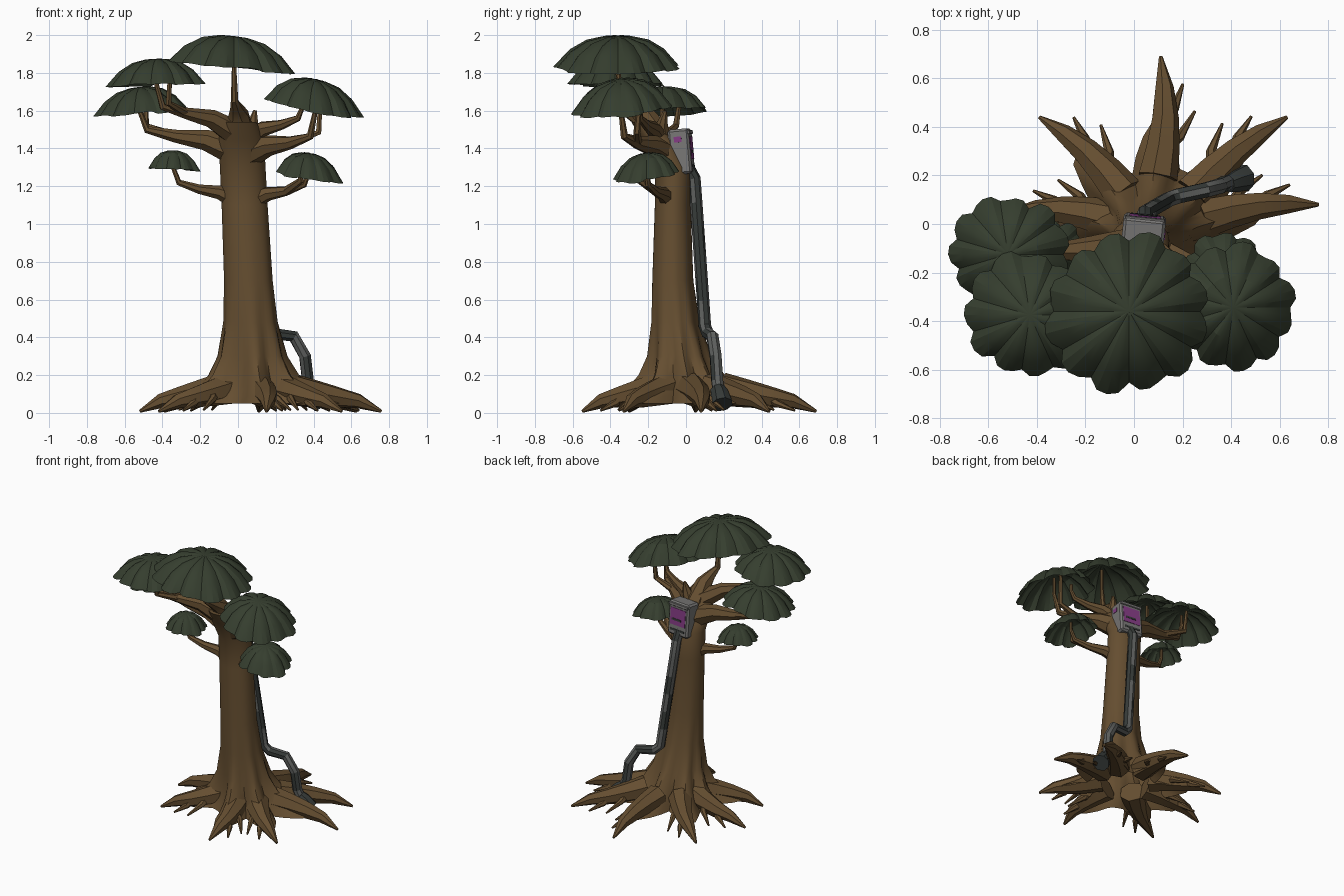
import bpy, bmesh, math, random
from mathutils import Vector, Matrix

if "Cube" in bpy.data.objects:
    bpy.data.objects.remove(bpy.data.objects["Cube"])

random.seed(4)

def mat(name, r, g, b):
    m = bpy.data.materials.new(name)
    m.diffuse_color = (r, g, b, 1)
    m.use_nodes = True
    m.node_tree.nodes["Principled BSDF"].inputs["Base Color"].default_value = m.diffuse_color
    return m

BARK = mat("bark brown", 0.130, 0.076, 0.030)
LEAF = mat("leaf green", 0.036, 0.048, 0.028)
PIPE = mat("pipe grey", 0.11, 0.115, 0.11)
DARK = mat("worn dark grey", 0.037, 0.043, 0.040)
CASE = mat("case grey", 0.19, 0.185, 0.18)
PURPLE = mat("screen purple", 0.23, 0.045, 0.23)

def finish(name, bm, mats, angle=35):
    bmesh.ops.recalc_face_normals(bm, faces=bm.faces[:])
    me = bpy.data.meshes.new(name)
    bm.to_mesh(me)
    bm.free()
    for m in mats:
        me.materials.append(m)
    ob = bpy.data.objects.new(name, me)
    bpy.context.collection.objects.link(ob)
    bpy.ops.object.select_all(action='DESELECT')
    ob.select_set(True)
    bpy.context.view_layer.objects.active = ob
    if angle:
        bpy.ops.object.shade_smooth_by_angle(angle=math.radians(angle))

def loft(bm, rings, bottom=True):
    """Skin closed rings of equal count and cap the ends."""
    vs = [[bm.verts.new(p) for p in r] for r in rings]
    n = len(vs[0])
    for a, b in zip(vs, vs[1:]):
        for i in range(n):
            bm.faces.new((a[i], a[(i + 1) % n], b[(i + 1) % n], b[i]))
    if bottom:
        bm.faces.new(vs[0])
    bm.faces.new(vs[-1])

def tube(bm, pts, r0, r1, n=7, ground=False, power=1.0):
    """Tube along a path, tapering from r0 to r1."""
    pts = [Vector(p) for p in pts]
    last = len(pts) - 1
    rings = []
    for k, p in enumerate(pts):
        t = (pts[min(k + 1, last)] - pts[max(k - 1, 0)]).normalized()
        if k == 0:
            u = t.cross(Vector((0, 1, 0)) if abs(t.z) > 0.8 else Vector((0, 0, 1))).normalized()
        else:
            u = (u - t * u.dot(t)).normalized()
        v = t.cross(u)
        r = r1 + (r0 - r1) * (1 - k / last) ** power
        ring = []
        for i in range(n):
            a = 2 * math.pi * i / n
            q = p + (u * math.cos(a) + v * math.sin(a)) * r
            if ground:
                q.z = max(q.z, 0.0)
            ring.append(q)
        rings.append(ring)
    loft(bm, rings)

# ---- trunk: leaning axis, flared skirt that swells toward each root, open below
C = Vector((0.09, 0, 0))
TIPS = [Vector((x, y, 0)) for x, y in (
    (.76, .08), (.63, .44), (.11, .69), (-.39, .44),
    (-.52, .05), (-.42, -.3), (.15, -.55), (.55, -.33))]
ANG = [math.atan2((t - C).y, (t - C).x) for t in TIPS]

def axis(z):
    return Vector((.09 - .05 * z, -.07 * min(1, z / .6) - 1.3 * max(0, z - 1.3) ** 1.5, z))

def bump(a):
    return max(0, 1 - min(abs((a - r + math.pi) % math.tau - math.pi) for r in ANG) / .4)

bm = bmesh.new()
rings = []
for z in (.05, .09, .14, .2, .3, .48, .7, 1.1, 1.3, 1.45, 1.54):
    rx = (.12 + .11 * math.exp(-z / .26) + .07 * math.exp(-z / .07)) * (.7 if z > 1.5 else 1)
    ry = rx * (.95 - .17 * min(1, z / 1.1))
    flare = .34 * math.exp(-z / .13)
    ring = []
    for i in range(48):
        a = math.tau * i / 48
        e = flare * bump(a)
        ring.append(axis(z) + Vector((math.cos(a) * (rx + e), math.sin(a) * (ry + e), 0)))
    rings.append(ring)
loft(bm, rings, False)
finish("trunk", bm, [BARK], 40)

# ---- roots: arched limbs that stay thick to a blunt tip, each with two thin rootlets
bm = bmesh.new()
UP = Vector((0, 0, 1))
for k, tip in enumerate(TIPS):
    d = tip - C
    side = Vector((-d.y, d.x, 0)).normalized() * (1 if k in (0, 1, 5, 6) else -1)
    path = []
    for i in range(5):
        f = .28 + .18 * i
        bend = .025 * math.sin(math.pi * i / 4)
        path.append(C + d * f + side * bend + UP * (.008 if i == 4 else .165 - .125 * f))
    tube(bm, path, .085, .008, 7, True, .65)
    for p, out, on in ((path[1], .13, .22), (path[2], .07, .2)):
        tube(bm, [p, p + side * out * .55 + d * on * .3 - UP * .035,
                  p + side * out + d * on - UP * p.z * .85], .035, .006, 6, True)
finish("roots", bm, [BARK], 40)

# ---- leaf canopies: pleated umbrella shells with ragged scalloped rims
def canopy(name, c, r, h, lobes, tx, ty):
    bm = bmesh.new()
    pleat = [(.90, .12), (1, .02), (1.01, 0), (.97, .04)]   # valley, shoulder, ridge, shoulder
    n = lobes * 4
    lobe = [random.uniform(.93, 1.06) for _ in range(lobes)]
    apex = bm.verts.new((0, 0, 0))
    prev = None
    for fr in (.22, .5, .76, 1):
        ring = []
        for i in range(n):
            a = math.tau * i / n
            pr, pz = pleat[i % 4]
            k = 1 + (pr * lobe[i // 4] - 1) * fr ** 2
            x, y = math.cos(a) * r * fr * k, math.sin(a) * r * fr * k
            z = -h * fr ** 2.8 * k - pz * r * fr * .6 + tx * x + ty * y
            ring.append(bm.verts.new((x, y, z)))
        for i in range(n):
            j = (i + 1) % n
            if prev:
                bm.faces.new((prev[i], ring[i], ring[j], prev[j]))
            else:
                bm.faces.new((apex, ring[i], ring[j]))
        prev = ring
    bmesh.ops.translate(bm, verts=bm.verts[:], vec=c)
    finish(name, bm, [LEAF], 20)

# ---- branch: leaves the trunk at z0, runs out to an elbow, turns up into the canopy
def branch(name, c, z0, ze, r, twig):
    c, s = Vector(c), axis(z0)
    def at(f, z):
        p = s.lerp(c, f)
        p.z = z
        return p
    pts = [s, at(.36, z0 + (ze - z0) * .75), at(.65, ze - .005), at(.93, ze + .03),
           at(1, (ze + c.z) / 2), c - UP * .04]
    bm = bmesh.new()
    tube(bm, pts, r, .011, 7, False, 2.2)
    if twig:  # side twig forking before the elbow
        out = (c - s).cross(UP).normalized() * twig
        top = pts[3] + out * 1.3
        top.z = c.z - .06
        tube(bm, [pts[2], pts[3] + out + UP * .02, top], .025, .011, 6)
    finish(name, bm, [BARK], 40)

CROWN = [  # name, apex, radius, drop, lobes, tilt x, tilt y, branch start, elbow, thickness, twig
    ("top", (-.02, -.36, 1.995), .34, .165, 12, -.12, 0, 1.45, 1.62, .085, 0),
    ("upper_left", (-.43, -.375, 1.875), .26, .135, 11, .03, 0, 1.46, 1.59, .075, -.07),
    ("left", (-.52, -.125, 1.725), .245, .13, 11, .1, .05, 1.37, 1.47, .085, .07),
    ("right", (.41, -.345, 1.765), .26, .15, 11, -.2, .1, 1.36, 1.435, .085, -.08),
    ("lower_left", (-.34, -.12, 1.39), .14, .1, 10, -.04, 0, 1.1, 1.19, .055, 0),
    ("lower_right", (.375, -.21, 1.375), .18, .12, 10, -.14, .12, 1.1, 1.18, .055, .05)]
for name, c, r, h, lobes, tx, ty, z0, ze, thick, twig in CROWN:
    canopy("canopy_" + name, c, r, h, lobes, tx, ty)
    branch("branch_" + name, c, z0, ze, thick, twig)

# extra fork to the right canopy and a short stub at the back
branch("branch_right_fork", (.34, -.25, 1.7), 1.43, 1.53, .06, 0)
bm = bmesh.new()
tube(bm, [axis(1.4), (.08, -.13, 1.52), (.09, -.11, 1.6)], .06, .01)
finish("branch_stub", bm, [BARK], 40)

# ---- pipe running down the back of the trunk, with worn patches
bm = bmesh.new()
top, low = Vector((.045, .045, 1.24)), Vector((.14, .1, .46))
path = [Vector((.045, -.01, 1.34))] + [top.lerp(low, i / 6) for i in range(7)]
path += [(.18, .115, .42), (.295, .14, .405), (.355, .157, .3), (.37, .165, .17), (.4, .175, .1)]
tube(bm, path, .033, .033, 8)
for f in bm.faces:
    f.material_index = 1 if random.random() < .35 else 0
finish("pipe", bm, [PIPE, DARK], 40)

# socket at the foot of the pipe
bm = bmesh.new()
tube(bm, [(.385, .168, .125), (.41, .178, .1), (.45, .19, .045)], .04, .06, 8)
finish("pipe_socket", bm, [DARK], 30)

# ---- screen box on the back of the trunk
BOX = Matrix.Translation((.04, -.025, 1.383)) @ Matrix.Rotation(-.1, 4, 'Z') @ Matrix.Rotation(.09, 4, 'X')

def block(name, loc, size, m, bev=0):
    bm = bmesh.new()
    bmesh.ops.create_cube(bm, size=1)
    for v in bm.verts:
        v.co = Vector(a * b for a, b in zip(v.co, size)) + Vector(loc)
    if bev:
        bmesh.ops.bevel(bm, geom=bm.edges[:], offset=bev, segments=1, affect='EDGES')
    bm.transform(BOX)
    finish(name, bm, [m], 0)

block("screen_case", (0, 0, 0), (.175, .112, .24), CASE, .012)
block("case_hood", (0, .055, .1), (.165, .015, .022), CASE, .003)
block("screen", (0, .056, .015), (.13, .006, .12), PURPLE)
block("screen_band", (.01, .060, -.005), (.08, .003, .014), DARK)
block("case_slot", (0, .056, -.08), (.12, .006, .014), DARK)
block("side_light", (.0875, -.005, .065), (.006, .04, .03), PURPLE)
